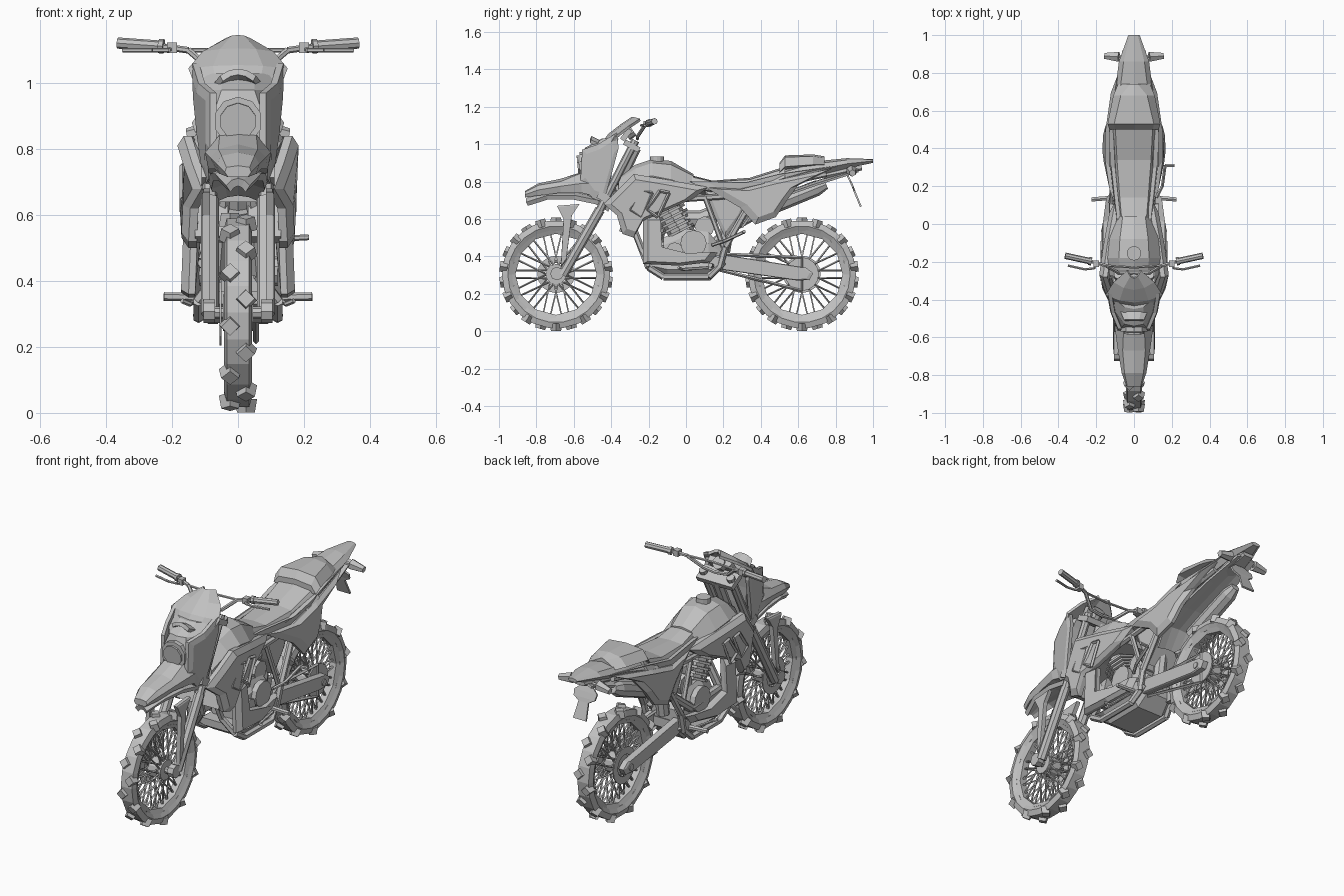
import bpy, bmesh
from math import sin, cos, pi
from mathutils import Vector, Matrix

start_cube = bpy.data.objects.get("Cube")
if start_cube:
    bpy.data.objects.remove(start_cube, do_unlink=True)

grey = bpy.data.materials.new("plain grey")
grey.use_nodes = True
grey.diffuse_color = (.53, .53, .53, 1)
grey.node_tree.nodes["Principled BSDF"].inputs["Base Color"].default_value = grey.diffuse_color


def finish(name, bm, mirror=False, thickness=0):
    """Turn a bmesh into an object, optionally mirrored across x and thickened."""
    bmesh.ops.recalc_face_normals(bm, faces=bm.faces)
    mesh = bpy.data.meshes.new(name)
    bm.to_mesh(mesh)
    bm.free()
    mesh.materials.append(grey)
    part = bpy.data.objects.new(name, mesh)
    bpy.context.scene.collection.objects.link(part)
    if thickness:
        solid = part.modifiers.new("thickness", 'SOLIDIFY')
        solid.thickness, solid.offset = thickness, 0
    if mirror:
        part.modifiers.new("mirror", 'MIRROR')


def bridge(bm, rings, closed=False):
    """Skin a row of equal vertex rings."""
    rings = [[bm.verts.new(p) for p in ring] for ring in rings]
    count = len(rings[0])
    pairs = list(zip(rings, rings[1:])) + ([(rings[-1], rings[0])] if closed else [])
    for a, b in pairs:
        for i in range(count):
            j = (i + 1) % count
            bm.faces.new((a[i], a[j], b[j], b[i]))
    if not closed:
        bm.faces.new(rings[0])
        bm.faces.new(rings[-1])


def loft(name, sections, axis='y'):
    """Symmetric body: each section is a station followed by half-outline points."""
    rings = []
    for station, *half in sections:
        whole = list(half) + [(-x, v) for x, v in reversed(half) if x > 0]
        rings.append([(x, station, v) if axis == 'y' else (x, v, station) for x, v in whole])
    bm = bmesh.new()
    bridge(bm, rings)
    finish(name, bm)


def shell(name, outline, depth=.02, bulge=.02, inset=.75):
    """Mirrored side panel with a raised, bevelled outer face."""
    rim = [Vector(p) for p in outline]
    middle = sum(rim, Vector()) / len(rim)
    back = [p - Vector((depth, 0, 0)) for p in rim]
    face = [middle.lerp(p, inset) + Vector((bulge, 0, 0)) for p in rim]
    bm = bmesh.new()
    bridge(bm, [back, rim, face])
    finish(name, bm, True)


def flat_shell(name, x, outline, **options):
    shell(name, [(x, y, z) for y, z in outline], **options)


def ribbon(name, rows, thickness=.012, crown=0, sweep=0):
    """Curved sheet: rows of half-width, y, z; sides drop by crown and trail by sweep."""
    bm = bmesh.new()
    grid = [[bm.verts.new((w * t, y + sweep * t * t, z - crown * t * t))
             for t in (-1, -.5, 0, .5, 1)] for w, y, z in rows]
    for a, b in zip(grid, grid[1:]):
        for i in range(len(a) - 1):
            bm.faces.new((a[i], a[i + 1], b[i + 1], b[i]))
    finish(name, bm, thickness=thickness)


def add_rod(bm, a, b, radius, sides=6, end=None):
    a, b = Vector(a), Vector(b)
    turn = (b - a).to_track_quat('Z', 'Y').to_matrix().to_4x4()
    bmesh.ops.create_cone(bm, cap_ends=True, segments=sides, radius1=radius,
                          radius2=radius if end is None else end, depth=(b - a).length,
                          matrix=Matrix.Translation((a + b) / 2) @ turn)


def tube(name, points, radius, sides=6, mirror=True, loop=False):
    bm = bmesh.new()
    for a, b in zip(points, points[1:] + (points[:1] if loop else [])):
        add_rod(bm, a, b, radius, sides)
    finish(name, bm, mirror)


def box(name, centre, size, tilt=0, mirror=False):
    bm = bmesh.new()
    place = Matrix.Translation(centre) @ Matrix.Rotation(tilt, 4, 'X') @ Matrix.Diagonal((*size, 1))
    bmesh.ops.create_cube(bm, size=1, matrix=place)
    finish(name, bm, mirror)


def wheel(label, y, z):
    """Tyre with staggered knobs, rim, crossed spokes, hub and brake disc."""
    def polar(x, r, a):
        return Vector((x, y + r * cos(a), z + r * sin(a)))

    def turned(name, profile, sides):
        bm = bmesh.new()
        bridge(bm, [[polar(x, r, 2 * pi * i / sides) for x, r in profile]
                    for i in range(sides)], closed=True)
        finish(label + name, bm)

    turned("_tyre", [(-.03, .235), (-.043, .258), (-.034, .289), (.034, .289),
                     (.043, .258), (.03, .235)], 22)
    turned("_rim", [(-.032, .242), (-.02, .217), (.02, .217), (.032, .242)], 12)
    knobs = bmesh.new()
    count = 11
    for i in range(count):
        for side in (-1, 1):
            a = 2 * pi * (i + side / 4) / count
            add_rod(knobs, polar(side * .024, .262, a), polar(side * .024, .303, a), .034, 4, .027)
    finish(label + "_tyre_knobs", knobs)
    spokes = bmesh.new()
    pairs = 14
    for i in range(pairs):
        a = 2 * pi * i / pairs
        for side in (-1, 1):
            for lean in (-.36, .36):
                add_rod(spokes, polar(side * .035, .05, a), polar(0, .222, a + lean), .005, 4)
    finish(label + "_spokes", spokes)
    hub = bmesh.new()
    add_rod(hub, (-.045, y, z), (.045, y, z), .055, 12)
    add_rod(hub, (-.1, y, z), (.1, y, z), .018, 8)
    finish(label + "_hub", hub)
    turned("_brake_disc", [(-.05, .06), (-.05, .1), (-.056, .1), (-.056, .06)], 16)


wheel("front", -.695, .304)
wheel("rear", .62, .304)

# Fork, clamps and steering
tube("fork_lower", [(.085, -.66, .3), (.085, -.46, .65)], .027, 8)
tube("fork_upper", [(.085, -.46, .65), (.085, -.27, 1.02)], .022, 8)
tube("axle_clamp", [(.07, -.69, .308), (.105, -.69, .308)], .036, 8)
flat_shell("fork_guard", .105, [(-.69, .67), (-.57, .68), (-.61, .62), (-.64, .38), (-.67, .34),
                                (-.655, .6)], bulge=.004, inset=.95)
box("lower_clamp", (0, -.43, .71), (.22, .09, .04), -.5)
box("upper_clamp", (0, -.29, .99), (.22, .09, .03), -.5)
tube("steering_head", [(0, -.41, .69), (0, -.27, .98)], .03, 8, mirror=False)
tube("handlebar", [(0, -.26, 1.03), (.08, -.26, 1.04), (.15, -.22, 1.1), (.22, -.2, 1.11),
                   (.36, -.17, 1.12)], .01)
tube("handlebar_brace", [(0, -.23, 1.1), (.15, -.22, 1.1)], .007)
tube("grip", [(.24, -.195, 1.113), (.365, -.168, 1.122)], .017, 8)
tube("grip_end", [(.225, -.198, 1.112), (.24, -.195, 1.113)], .022, 8)
tube("lever", [(.2, -.2, 1.11), (.21, -.235, 1.1), (.26, -.24, 1.1), (.35, -.22, 1.1)], .007)
box("switch_block", (.2, -.21, 1.107), (.03, .035, .032), mirror=True)

# Front fender, beak and headlight mask
ribbon("front_fender", [(.03, -.85, .70), (.065, -.74, .735), (.08, -.6, .735), (.085, -.48, .71),
                        (.07, -.41, .67)], .025, crown=.02)
loft("beak", [(-.86, (0, .75), (.035, .745), (.04, .73), (.03, .715)),
              (-.79, (0, .79), (.05, .78), (.065, .755), (.055, .725)),
              (-.67, (0, .815), (.06, .8), (.085, .775), (.07, .74)),
              (-.56, (0, .85), (.055, .845), (.1, .79), (.09, .74)),
              (-.48, (0, .85), (.055, .845), (.1, .79), (.09, .72))])
loft("headlight_mask", [(.7, (0, -.52), (.05, -.51), (.085, -.47), (.07, -.42)),
                        (.82, (0, -.56), (.07, -.55), (.1, -.47), (.09, -.4)),
                        (.92, (0, -.56), (.07, -.55), (.115, -.46), (.1, -.39)),
                        (.98, (0, -.54), (.05, -.53), (.11, -.45), (.1, -.38)),
                        (1.03, (0, -.45), (.05, -.44), (.1, -.4), (.09, -.36))], 'z')
tube("headlight_bezel", [(0, -.5, .885), (0, -.57, .885)], .074, 10, mirror=False)
tube("headlight_lens", [(0, -.57, .885), (0, -.58, .884)], .056, 10, mirror=False)
ribbon("mask_visor", [(.05, -.51, 1.035), (.07, -.46, 1.01), (.085, -.4, .98)], .02, crown=.02)
ribbon("windscreen", [(.12, -.46, .98), (.148, -.41, 1.05), (.105, -.345, 1.1),
                      (.035, -.285, 1.14)], .015, crown=.01, sweep=.04)
shell("mask_side", [(.085, -.565, .8), (.085, -.555, .97), (.12, -.47, 1.0), (.138, -.37, 1.06),
                    (.135, -.36, .98), (.12, -.4, .83), (.1, -.44, .69), (.09, -.5, .71)],
      bulge=.008)
box("instrument_panel", (0, -.32, 1.05), (.14, .03, .07), -.6)
tube("gauge", [(0, -.32, 1.05), (0, -.285, 1.075)], .035, 10, mirror=False)

# Tank, cap and shrouds
loft("fuel_tank", [(-.36, (0, .83), (.05, .81), (.09, .74), (.08, .64), (0, .64)),
                   (-.27, (0, .89), (.07, .87), (.13, .82), (.12, .66), (0, .66)),
                   (-.18, (0, .92), (.08, .90), (.14, .83), (.13, .68), (0, .68)),
                   (-.08, (0, .91), (.075, .89), (.13, .81), (.11, .69), (0, .69)),
                   (.04, (0, .84), (.06, .83), (.09, .77), (.08, .7), (0, .7))])
tube("fuel_cap", [(0, -.155, .9), (0, -.155, .935)], .038, 12, mirror=False)
shell("tank_shroud", [(.11, -.44, .68), (.14, -.36, .76), (.165, -.28, .84), (.14, -.1, .81),
                      (.1, .12, .77), (.11, .04, .71), (.14, -.14, .63), (.155, -.23, .59),
                      (.15, -.28, .5), (.15, -.34, .52), (.145, -.37, .62)], .025, .024, .82)
for label, shift in (("front", 0), ("rear", .09)):
    tube(label + "_shroud_vent", [(.168, y + shift, z) for y, z in
         ((-.3, .65), (-.23, .75), (-.18, .74), (-.24, .61))], .009, 4, loop=True)
box("radiator", (.08, -.3, .62), (.1, .05, .2), -.35, mirror=True)

# Seat, tail and rear panels
loft("seat", [(-.04, (0, .85), (.06, .84), (.075, .78), (0, .75)),
              (.14, (0, .805), (.075, .8), (.1, .75), (0, .72)),
              (.34, (0, .82), (.09, .81), (.12, .76), (0, .74)),
              (.53, (0, .88), (.1, .87), (.135, .82), (0, .78))])
loft("pillion_pad", [(.5, (0, .9), (.1, .89), (.13, .85), (0, .84)),
                     (.53, (0, .94), (.105, .93), (.14, .88), (0, .86)),
                     (.68, (0, .945), (.07, .935), (.11, .89), (0, .87)),
                     (.74, (0, .935), (.02, .925), (.085, .89), (0, .88))])
loft("tail_cowl", [(.42, (0, .84), (.1, .82), (.13, .79), (.1, .77)),
                   (.66, (0, .905), (.08, .89), (.105, .855), (.07, .82)),
                   (.86, (0, .925), (.055, .915), (.08, .895), (.05, .87)),
                   (1.0, (0, .92), (.02, .917), (.03, .91), (.015, .9))])
shell("side_panel", [(.1, .1, .77), (.13, .3, .76), (.13, .5, .81), (.09, .78, .87), (.1, .6, .78),
                     (.13, .54, .7), (.145, .48, .61), (.15, .37, .57), (.14, .29, .66)], .02, .024)
shell("seat_rail_cover", [(.09, .02, .8), (.12, .3, .79), (.13, .5, .84), (.08, .84, .89),
                          (.12, .5, .8), (.12, .28, .755), (.1, .1, .76)], .02, .008)
ribbon("inner_fender", [(.09, .3, .57), (.1, .37, .67), (.1, .5, .73), (.085, .7, .8),
                        (.06, .92, .87)], .012, crown=.015)
loft("tail_lamp", [(.74, (.05, .85), (.06, .83), (.04, .81)),
                   (.84, (.05, .88), (.055, .85), (.04, .83)),
                   (.94, (.03, .88), (.035, .87), (.025, .86))])
ribbon("number_plate", [(.03, .865, .83), (.07, .88, .8), (.065, .893, .77), (.03, .9, .75),
                        (.04, .935, .665)], .01)
tube("signal_stalk", [(0, .88, .86), (.11, .89, .855)], .01)
signals = bmesh.new()
add_rod(signals, (.08, .885, .858), (.155, .89, .845), .03, 6, .018)
finish("signal_lamp", signals, mirror=True)

# Frame tubes and airbox
tube("down_tube", [(.03, -.37, .78), (.06, -.23, .42), (.12, -.2, .34), (.12, -.12, .29),
                   (.12, .12, .29), (.1, .2, .37)], .018)
tube("main_spar", [(.03, -.36, .8), (.09, -.1, .7), (.1, .2, .72), (.07, .75, .84)], .016)
tube("rear_upright", [(.1, .34, .68), (.115, .21, .45), (.11, .18, .34)], .018)
tube("subframe_strut", [(.1, .1, .72), (.11, .2, .45)], .014)
flat_shell("airbox", .075, [(.1, .75), (.34, .72), (.3, .62), (.21, .5), (.16, .6)],
           depth=.075, bulge=.01)
tube("shock_absorber", [(0, .2, .42), (0, .25, .72)], .035, 8, mirror=False)

# Engine, belly and exhaust
loft("crankcase", [(-.12, (.06, .5), (.08, .46), (.08, .38), (.05, .35)),
                   (-.02, (.07, .55), (.105, .5), (.105, .38), (.08, .33)),
                   (.12, (.07, .53), (.105, .47), (.105, .38), (.08, .33)),
                   (.19, (.06, .45), (.08, .42), (.08, .37), (.06, .35))])
tube("engine_cover", [(.1, .04, .47), (.13, .04, .47)], .07, 12)
tube("small_cover", [(.09, -.06, .43), (.12, -.06, .43)], .045, 10)
tube("cylinder", [(0, -.01, .5), (0, -.11, .68)], .07, 8, mirror=False)
fins = bmesh.new()
for step in range(5):
    at = Vector((0, -.03, .53)).lerp(Vector((0, -.09, .63)), step / 4)
    add_rod(fins, at, at + Vector((0, -.006, .012)), .095, 8)
finish("cooling_fins", fins)
tube("intake", [(0, -.03, .6), (0, .08, .6), (0, .18, .64)], .045, 8, mirror=False)
tube("carburettor", [(0, .1, .56), (.07, .1, .56)], .055, 8)
shell("lower_cowl", [(.14, -.23, .62), (.125, -.15, .62), (.14, -.14, .45), (.14, .02, .41),
                     (.12, .17, .42), (.12, .13, .37), (.15, -.03, .35), (.15, -.23, .36)],
      .02, .025, .85)
loft("skid_plate", [(-.19, (.09, .37), (.12, .35), (.08, .33)),
                    (-.1, (.09, .37), (.13, .33), (.08, .272)),
                    (.13, (.09, .37), (.13, .33), (.08, .272)),
                    (.2, (.07, .39), (.1, .37), (.07, .34))])
tube("exhaust_pipe", [(-.05, -.12, .6), (-.1, -.15, .46), (-.11, .12, .45), (-.1, .26, .56),
                      (-.075, .42, .65)], .024, 8, mirror=False)
muffler = bmesh.new()
add_rod(muffler, (-.07, .4, .645), (-.07, .7, .765), .045, 8, .042)
add_rod(muffler, (-.07, .7, .765), (-.07, .75, .785), .042, 8, .025)
finish("muffler", muffler)

# Swingarm, chain, pegs and kick lever
flat_shell("swingarm", .09, [(.14, .4), (.2, .41), (.64, .34), (.68, .31), (.66, .275), (.6, .27),
                             (.18, .33)], depth=.03, bulge=.005, inset=.92)
tube("swingarm_pivot", [(0, .16, .365), (.12, .16, .365)], .035, 8)
tube("sprocket", [(.05, .62, .305), (.058, .62, .305)], .09, 16, mirror=False)
tube("chain", [(.055, .13, .415), (.055, .62, .393), (.055, .62, .217), (.055, .13, .34)],
     .009, 4, mirror=False)
tube("foot_peg", [(.1, .14, .35), (.225, .13, .353)], .013, 6)
tube("foot_lever", [(.13, .12, .34), (.145, -.02, .33), (.17, -.04, .34)], .008)
tube("kick_lever", [(.12, .14, .46), (.15, .2, .48), (.165, .31, .53), (.215, .31, .533)],
     .009, mirror=False)
